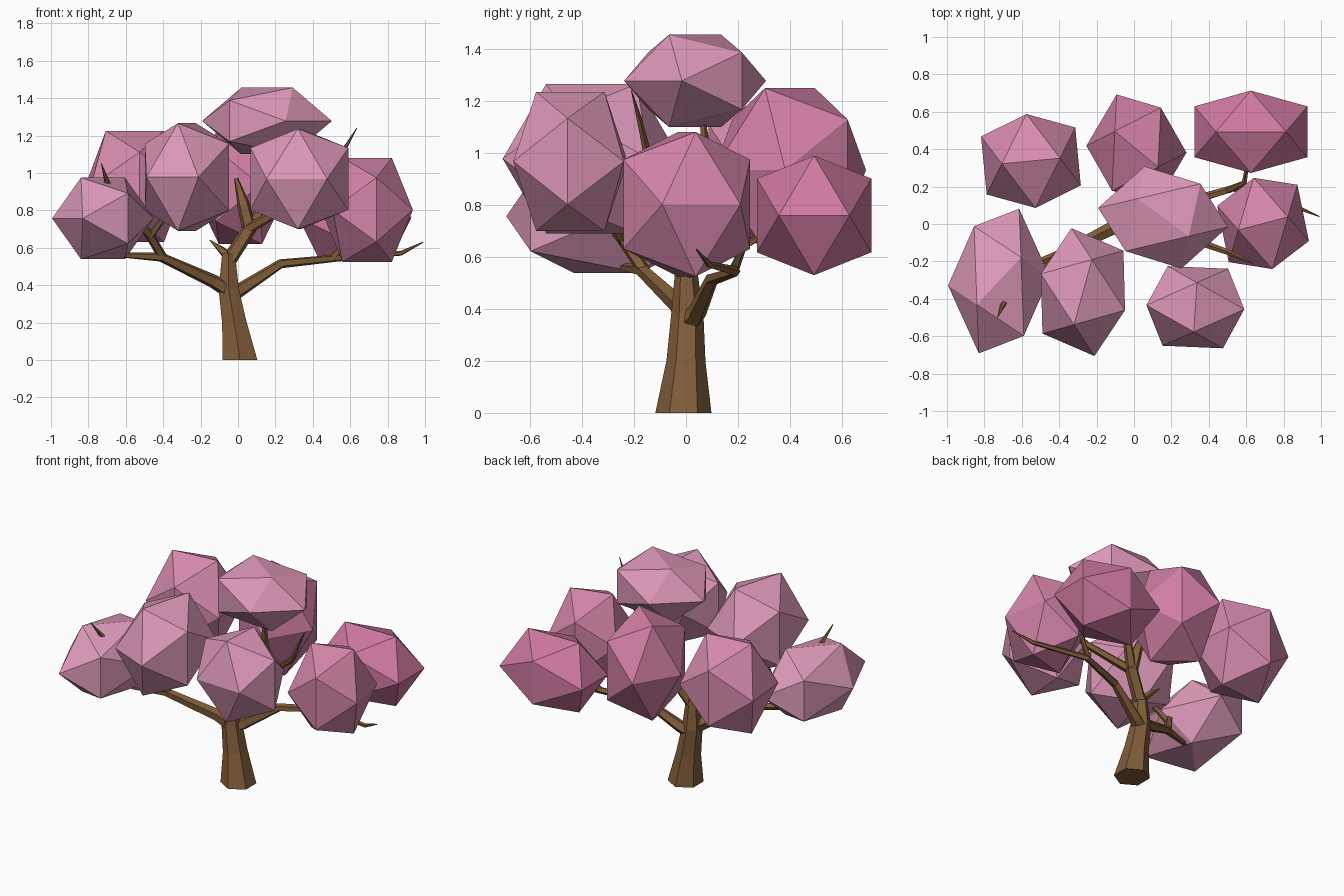
import bpy, bmesh, math
from mathutils import Vector

PHI = (1 + 5 ** 0.5) / 2


def material(name, rgb):
    m = bpy.data.materials.new(name)
    m.diffuse_color = (*rgb, 1)
    return m


def finish(bm, name, mat):
    bmesh.ops.recalc_face_normals(bm, faces=bm.faces[:])
    me = bpy.data.meshes.new(name)
    bm.to_mesh(me)
    bm.free()
    me.materials.append(mat)
    bpy.context.collection.objects.link(bpy.data.objects.new(name, me))


def limb(name, points, sides=5, phase=0.0):
    """Faceted tapering tube through (x, y, z, radius) points."""
    bm = bmesh.new()
    pts = [Vector(p[:3]) for p in points]
    rings = []
    for i, p in enumerate(pts):
        t = Vector((0, 0, 0))
        if i > 0:
            t += (p - pts[i - 1]).normalized()
        if i < len(pts) - 1:
            t += (pts[i + 1] - p).normalized()
        if p.z == 0:
            t = Vector((0, 0, 1))
        t.normalize()
        ref = Vector((0, 1, 0))
        a = (ref - t * ref.dot(t)).normalized()
        b = t.cross(a)
        ring = []
        for k in range(sides):
            w = phase + k * math.tau / sides
            ring.append(bm.verts.new(p + (a * math.cos(w) + b * math.sin(w)) * points[i][3]))
        rings.append(ring)
    for r, s in zip(rings, rings[1:]):
        for k in range(sides):
            j = (k + 1) % sides
            bm.faces.new((r[k], r[j], s[j], s[k]))
    bm.faces.new(rings[0])
    bm.faces.new(rings[-1])
    finish(bm, name, bark)


def blossom(name, centre, size, turn, tint):
    """Icosahedron turned about z, then stretched to its half-sizes."""
    bm = bmesh.new()
    c, s = math.cos(math.radians(turn)), math.sin(math.radians(turn))
    h = 1 / PHI
    for i in (-1, 1):
        for j in (-1, 1):
            for x, y, z in ((i, j * h, 0), (0, i, j * h), (i * h, 0, j)):
                bm.verts.new((centre[0] + size[0] * (x * c - y * s),
                              centre[1] + size[1] * (x * s + y * c),
                              centre[2] + size[2] * z))
    bmesh.ops.convex_hull(bm, input=bm.verts[:])
    pale, deep = (0.74, 0.33, 0.50), (0.62, 0.19, 0.35)
    rgb = [d + (p - d) * tint for p, d in zip(pale, deep)]
    finish(bm, name, material(name + "_pink", rgb))


bark = material("bark", (0.22, 0.11, 0.042))

# Trunk and main stem
limb("trunk", [(0.01, -0.01, 0, 0.108), (-0.02, 0, 0.2, 0.075), (-0.05, 0.005, 0.38, 0.062),
               (-0.05, 0.0, 0.57, 0.04)], 6)
limb("upper_stem", [(-0.05, 0, 0.53, 0.042), (0.06, 0.05, 0.70, 0.042), (0.03, 0.06, 0.83, 0.035),
                    (-0.01, 0.08, 0.97, 0.012)])
limb("stem_fork", [(0.05, 0.04, 0.68, 0.035), (0.13, 0.10, 0.82, 0.028), (0.15, 0.06, 1.15, 0.012)])
limb("stem_twig", [(-0.05, 0, 0.55, 0.028), (-0.09, 0.03, 0.59, 0.02), (-0.15, 0.06, 0.64, 0.003)])

# Left branch with a twig that pokes through the blossom
limb("left_branch", [(-0.03, 0, 0.36, 0.045), (-0.13, -0.03, 0.42, 0.038), (-0.41, -0.17, 0.55, 0.026),
                     (-0.60, -0.24, 0.56, 0.016), (-0.72, -0.30, 0.66, 0.008)])
limb("left_twig", [(-0.40, -0.16, 0.545, 0.026), (-0.48, -0.25, 0.68, 0.025), (-0.63, -0.36, 0.82, 0.02),
                   (-0.70, -0.43, 0.95, 0.015), (-0.73, -0.50, 1.05, 0.002)])
limb("left_front_twig", [(-0.47, -0.24, 0.66, 0.02), (-0.34, -0.32, 0.84, 0.012)])

# Right branch running out to a bare tip
limb("right_branch", [(-0.04, 0.01, 0.35, 0.048), (0.02, 0.04, 0.38, 0.038), (0.23, 0.10, 0.515, 0.026),
                      (0.53, 0.19, 0.545, 0.02), (0.87, 0.09, 0.57, 0.013), (0.99, 0.04, 0.63, 0.003)])
limb("right_twig", [(0.50, 0.18, 0.54, 0.02), (0.59, 0.22, 0.64, 0.015), (0.62, 0.40, 0.74, 0.006)])

# High front-right branch with a bare tip
limb("front_branch", [(0.05, 0.04, 0.70, 0.03), (0.30, -0.08, 0.84, 0.022), (0.50, -0.15, 1.0, 0.016),
                      (0.57, -0.18, 1.13, 0.011), (0.635, -0.21, 1.24, 0.002)])

# Blossom clumps: centre, half-sizes, turn, paleness
for name, centre, size, turn, tint in (
    ("blossom_far_left", (-0.722, -0.305, 0.757), (0.232, 0.358, 0.218), 35, 1.0),
    ("blossom_front_left", (-0.273, -0.364, 0.978), (0.238, 0.298, 0.288), 71, 0.9),
    ("blossom_front_right", (0.328, -0.445, 0.968), (0.262, 0.213, 0.268), 87, 0.85),
    ("blossom_top", (0.155, 0.035, 1.278), (0.30, 0.242, 0.178), -42, 0.85),
    ("blossom_right", (0.69, 0.003, 0.803), (0.22, 0.25, 0.278), 13, 0.3),
    ("blossom_back_right", (0.625, 0.493, 0.76), (0.302, 0.22, 0.23), 0, 0.0),
    ("blossom_back", (0.013, 0.40, 0.935), (0.228, 0.271, 0.315), -35, 0.15),
    ("blossom_back_left", (-0.551, 0.337, 0.928), (0.253, 0.252, 0.297), 5.5, 0.5),
):
    blossom(name, centre, size, turn, tint)
